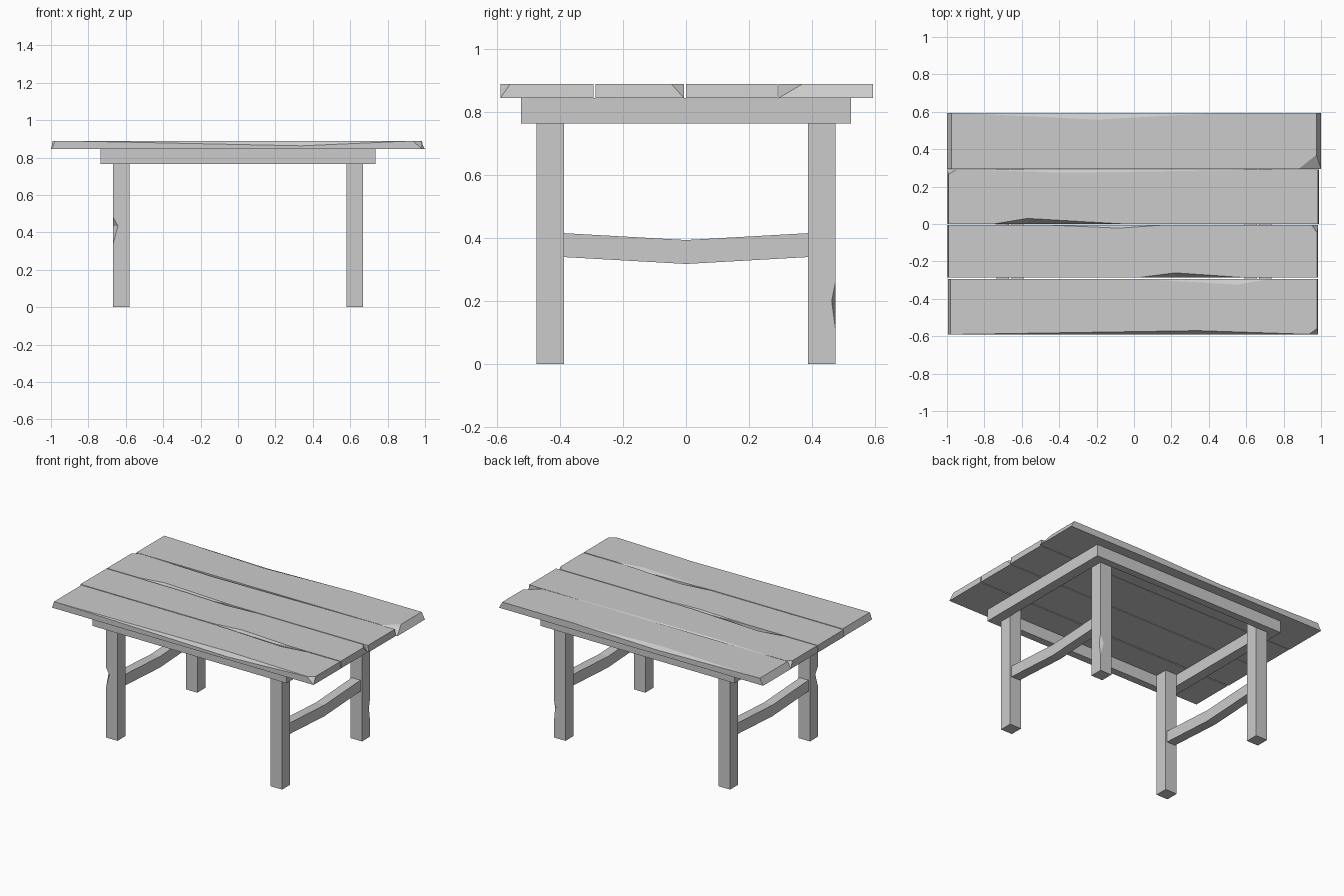
import bpy, bmesh
from mathutils import Vector

if "Cube" in bpy.data.objects:
    bpy.data.objects.remove(bpy.data.objects["Cube"])


def bar(name, axis, span, u, v, chips=(), inset=(0, 0), corners=(), sag=0):
    """Squared timber along an axis. chips: (edge, start, mid, end, du, dv) splinters
    off a long edge; corners: three points of a plane that slices a corner off."""
    order = {'x': (0, 1, 2), 'y': (1, 0, 2), 'z': (2, 0, 1)}[axis]
    cs = [(u[0], v[0], 1, 1), (u[1], v[0], -1, 1), (u[1], v[1], -1, -1), (u[0], v[1], 1, -1)]
    stations = set(span) | {s for c in chips for s in c[1:4]}
    if sag:
        stations.add((span[0] + span[1]) / 2)
    bm = bmesh.new()
    rings = []
    for s in sorted(stations):
        ring = []
        drop = sag if s not in span else 0
        for k, (cu, cv, su, sv) in enumerate(cs):
            du = dv = 0
            for e, a, m, b, cdu, cdv in chips:
                if e == k and a < s < b:
                    t = (s - a) / (m - a) if s <= m else (b - s) / (b - m)
                    du, dv = cdu * t, cdv * t
            pair = [(cu, cv + sv * dv), (cu + su * du, cv)]
            for pu, pv in (pair if k % 2 == 0 else pair[::-1]):
                l = s
                if k > 1:
                    l += inset[0] if s == span[0] else -inset[1] if s == span[1] else 0
                co = [0, 0, 0]
                for i, val in zip(order, (l, pu, pv - drop)):
                    co[i] = val
                ring.append(bm.verts.new(co))
        rings.append(ring)
    for r, q in zip(rings, rings[1:]):
        for i in range(8):
            j = (i + 1) % 8
            bm.faces.new((r[i], r[j], q[j], q[i]))
    bm.faces.new(rings[0])
    bm.faces.new(rings[-1])
    bmesh.ops.remove_doubles(bm, verts=bm.verts, dist=1e-5)
    bmesh.ops.dissolve_limit(bm, angle_limit=0.004, verts=bm.verts, edges=bm.edges)
    mid = sum((vt.co for vt in bm.verts), Vector()) / len(bm.verts)
    for pts in corners:
        p, q, r = map(Vector, pts)
        n = (q - p).cross(r - p).normalized()
        if n.dot(mid - p) > 0:
            n = -n
        cut = bmesh.ops.bisect_plane(bm, geom=bm.verts[:] + bm.edges[:] + bm.faces[:],
                                     plane_co=p, plane_no=n, clear_outer=True)
        edges = [g for g in cut['geom_cut'] if isinstance(g, bmesh.types.BMEdge)]
        bmesh.ops.holes_fill(bm, edges=edges)
    bmesh.ops.recalc_face_normals(bm, faces=bm.faces)
    me = bpy.data.meshes.new(name)
    bm.to_mesh(me)
    bm.free()
    ob = bpy.data.objects.new(name, me)
    bpy.context.collection.objects.link(ob)
    return ob


# Table top: four weathered planks, front to back
Z0, Z1 = 0.845, 0.89
bar("plank_front", 'x', (-0.995, 0.985), (-0.59, -0.294), (Z0, Z1),
    chips=[(3, -0.95, 0.34, 0.95, 0.02, 0.027), (2, 0.03, 0.55, 0.73, 0.03, 0.012)],
    inset=(0.015, 0.006),
    corners=[((0.935, -0.59, Z1), (0.985, -0.555, Z1), (0.985, -0.59, Z0))])
bar("plank_mid_front", 'x', (-0.998, 0.985), (-0.287, -0.006), (Z0, Z1),
    chips=[(3, 0.02, 0.22, 0.6, 0.026, 0.04), (2, -0.45, -0.08, 0.15, 0.016, 0.012)],
    inset=(0.006, 0.006),
    corners=[((0.95, -0.006, Z1), (0.985, -0.055, Z1), (0.985, -0.006, Z0))])
bar("plank_mid_back", 'x', (-0.998, 0.99), (0.0, 0.291), (Z0, Z1),
    chips=[(3, -0.75, -0.57, -0.05, 0.03, 0.042), (2, -0.86, -0.38, 0.76, 0.017, 0.01)],
    inset=(0.006, 0.006),
    corners=[((-0.95, 0.291, Z1), (-0.998, 0.262, Z1), (-0.998, 0.291, Z0))])
bar("plank_back", 'x', (-1.0, 1.0), (0.294, 0.594), (Z0, Z1),
    chips=[(2, -0.95, -0.2, 0.45, 0.036, 0.015)],
    inset=(0.025, 0.025),
    corners=[((0.88, 0.294, Z1), (1.0, 0.39, Z1), (1.0, 0.294, Z0))])

# Frame under the top, legs and sagging side stretchers
leg_chips = {(-1, -1): [(0, 0.34, 0.435, 0.48, 0.025, 0.03)],
             (1, 1): [(2, 0.11, 0.2, 0.26, 0.025, 0.012)]}
for sx, side in ((-1, "left"), (1, "right")):
    bar(f"side_apron_{side}", 'y', (-0.525, 0.525), sorted((sx * 0.667, sx * 0.735)), (0.765, Z0))
    bar(f"stretcher_{side}", 'y', (-0.39, 0.39), sorted((sx * 0.59, sx * 0.655)), (0.34, 0.416), sag=0.022)
    for sy, end in ((-1, "front"), (1, "back")):
        bar(f"leg_{end}_{side}", 'z', (0, Z0), sorted((sx * 0.58, sx * 0.667)),
            sorted((sy * 0.388, sy * 0.475)), chips=leg_chips.get((sx, sy), ()))
for sy, end in ((-1, "front"), (1, "back")):
    bar(f"long_apron_{end}", 'x', (-0.667, 0.667), sorted((sy * 0.475, sy * 0.525)), (0.765, Z0))
